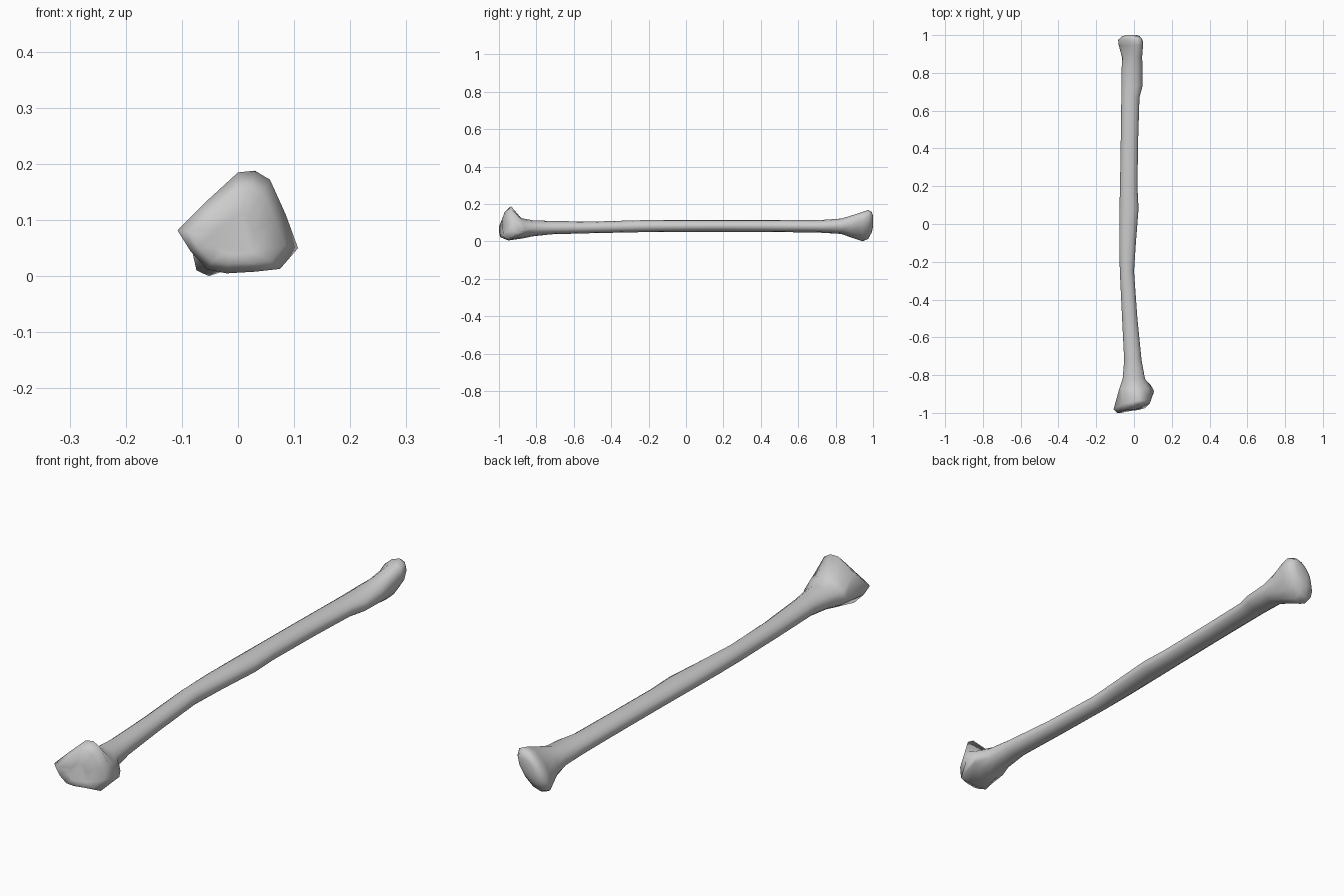
import bpy, bmesh, math

SIDES = 12


def oval(y, x0, x1, z0, z1, shear=0.0):
    """Cross-section ring across the bone, leaning sideways by shear."""
    cx, cz = (x0 + x1) / 2, (z0 + z1) / 2
    rx, rz = (x1 - x0) / 2, (z1 - z0) / 2
    ring = []
    for i in range(SIDES):
        a = 2 * math.pi * i / SIDES
        c, s = math.cos(a), math.sin(a)
        ring.append((cx + rx * c + shear * rz * s, y, cz + rz * s))
    return ring


# Flared base: widest rim, with the tall process on top
rim = [
    (0.107, -0.885, 0.05), (0.085, -0.92, 0.11), (0.057, -0.935, 0.172),
    (0.03, -0.935, 0.188), (0.0, -0.94, 0.185), (-0.06, -0.955, 0.13),
    (-0.108, -0.98, 0.082), (-0.085, -0.975, 0.045), (-0.055, -0.96, 0.012),
    (-0.02, -0.95, 0.005), (0.03, -0.95, 0.008), (0.075, -0.955, 0.013),
]
# Front joint face: the rim drawn in toward the low left side
face_y = [-0.95, -0.955, -0.96, -0.96, -0.97, -0.985,
          -1.0, -1.0, -0.995, -0.99, -0.985, -0.975]
face = [(-0.01 + (x + 0.01) * 0.8, y, 0.07 + (z - 0.07) * 0.75)
        for (x, _, z), y in zip(rim, face_y)]
inner = [(-0.01 + (x + 0.01) * 0.4, -0.985 + 0.1 * max(0, x), 0.065 + (z - 0.07) * 0.4)
         for x, _, z in rim]

# Back of the process: falls steeply to the shaft
back = oval(-0.872, -0.078, 0.088, 0.016, 0.12)
back[0] = (0.09, -0.855, 0.058)
back[3] = (0.02, -0.885, 0.125)

# Shaft and head: y, left, right, bottom, top, shear
stations = [
    (-0.82, -0.06, 0.058, 0.027, 0.113, 0),
    (-0.72, -0.052, 0.04, 0.038, 0.109, 0),
    (-0.5, -0.063, 0.018, 0.044, 0.106, 0),
    (-0.25, -0.075, 0.0, 0.049, 0.113, 0),
    (-0.1, -0.078, 0.010, 0.05, 0.115, 0),
    (0.08, -0.077, 0.024, 0.051, 0.115, 0),
    (0.2, -0.074, 0.018, 0.051, 0.115, 0),
    (0.45, -0.07, 0.022, 0.05, 0.115, 0),
    (0.67, -0.067, 0.029, 0.048, 0.114, 0),
    (0.73, -0.067, 0.045, 0.046, 0.115, 0),
    (0.83, -0.065, 0.046, 0.04, 0.122, 0.1),
    (0.88, -0.061, 0.041, 0.022, 0.137, 0.3),
    (0.945, -0.070, 0.037, 0.0, 0.158, 0.45),
    (0.975, -0.074, 0.036, 0.014, 0.168, 0.45),
    (0.994, -0.056, 0.024, 0.05, 0.157, 0.45),
    (1.0, -0.04, 0.01, 0.08, 0.135, 0.45),
]
rings = [inner, face, rim, back] + [oval(*s) for s in stations]

# Loft all rings into one closed bone
bm = bmesh.new()
loops = [[bm.verts.new(p) for p in r] for r in rings]
for a, b in zip(loops, loops[1:]):
    for i in range(SIDES):
        j = (i + 1) % SIDES
        bm.faces.new((a[i], a[j], b[j], b[i]))
bm.faces.new(loops[0])
bm.faces.new(loops[-1])
bmesh.ops.recalc_face_normals(bm, faces=bm.faces)

mesh = bpy.data.meshes.new("long_bone")
bm.to_mesh(mesh)
bm.free()
bone = bpy.data.objects.new("long_bone", mesh)
bpy.context.collection.objects.link(bone)
bpy.context.view_layer.objects.active = bone
bone.select_set(True)
bpy.ops.object.shade_smooth()
